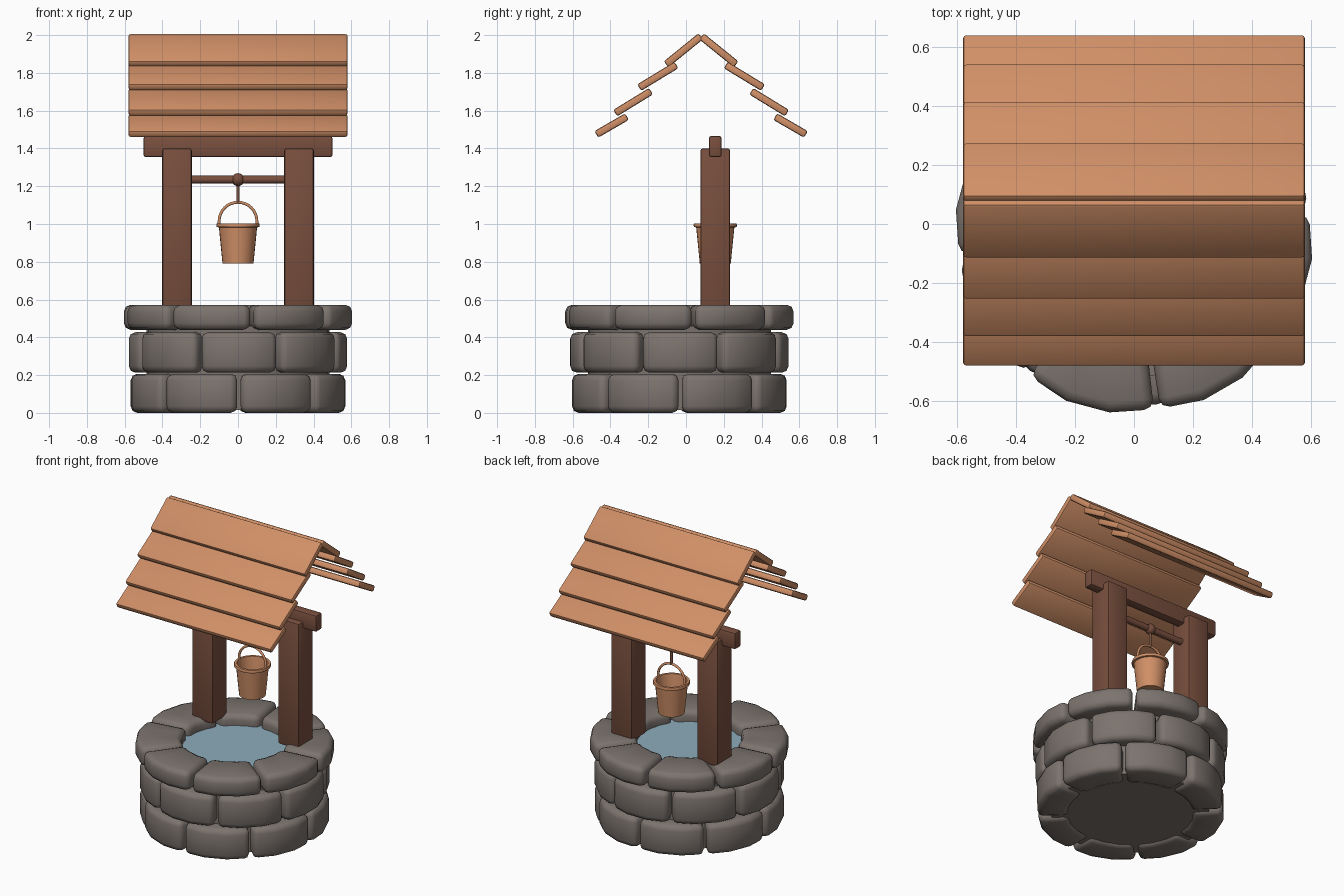
import bpy, bmesh, math
from mathutils import Vector, Matrix

if "Cube" in bpy.data.objects:
    bpy.data.objects.remove(bpy.data.objects["Cube"])


def mat(name, rgb):
    m = bpy.data.materials.new(name)
    m.diffuse_color = (*rgb, 1)
    m.use_nodes = True
    m.node_tree.nodes["Principled BSDF"].inputs["Base Color"].default_value = m.diffuse_color
    return m


STONE = mat("grey_stone", (0.2, 0.172, 0.155))
DARK = mat("dark_wood", (0.19, 0.078, 0.048))
LIGHT = mat("light_wood", (0.63, 0.275, 0.135))
WATER = mat("water_blue", (0.27, 0.41, 0.5))


def finish(name, bm, material, angle=40):
    bmesh.ops.recalc_face_normals(bm, faces=bm.faces)
    me = bpy.data.meshes.new(name)
    bm.to_mesh(me)
    bm.free()
    me.materials.append(material)
    ob = bpy.data.objects.new(name, me)
    bpy.context.collection.objects.link(ob)
    bpy.ops.object.select_all(action='DESELECT')
    ob.select_set(True)
    bpy.context.view_layer.objects.active = ob
    bpy.ops.object.shade_smooth_by_angle(angle=math.radians(angle))
    return ob


def bevel(bm, width, seg, min_angle=0.6):
    edges = [e for e in bm.edges if len(e.link_faces) == 2 and e.calc_face_angle() > min_angle]
    bmesh.ops.bevel(bm, geom=edges, offset=width, segments=seg, affect='EDGES', profile=0.5)


def box(name, centre, size, material, width=0.01, tilt=0):
    bm = bmesh.new()
    bmesh.ops.create_cube(bm, size=1)
    bmesh.ops.scale(bm, vec=size, verts=bm.verts)
    bevel(bm, width, 2)
    bmesh.ops.transform(bm, matrix=Matrix.Translation(centre) @ Matrix.Rotation(tilt, 4, 'X'), verts=bm.verts)
    return finish(name, bm, material)


def lathe(name, profile, centre, material, steps=28):
    bm = bmesh.new()
    vs = [bm.verts.new((r, 0, z)) for r, z in profile]
    es = [bm.edges.new(p) for p in zip(vs, vs[1:])]
    bmesh.ops.spin(bm, geom=vs + es, cent=(0, 0, 0), axis=(0, 0, 1), angle=math.tau, steps=steps)
    bmesh.ops.remove_doubles(bm, verts=bm.verts, dist=1e-5)
    bmesh.ops.translate(bm, vec=centre, verts=bm.verts)
    return finish(name, bm, material)


def tube(name, points, radius, material, sides=10):
    # round rod swept along points lying in the xz plane
    bm = bmesh.new()
    pts = [Vector(p) for p in points]
    rings = []
    for i, p in enumerate(pts):
        t = (pts[min(i + 1, len(pts) - 1)] - pts[max(i - 1, 0)]).normalized()
        u = Vector((0, 1, 0))
        v = t.cross(u)
        rings.append([bm.verts.new(p + radius * (math.cos(a) * u + math.sin(a) * v))
                      for a in (math.tau * k / sides for k in range(sides))])
    for r, s in zip(rings, rings[1:]):
        for k in range(sides):
            bm.faces.new((r[k], r[(k + 1) % sides], s[(k + 1) % sides], s[k]))
    bm.faces.new(rings[0])
    bm.faces.new(rings[-1])
    return finish(name, bm, material)


# Stone courses: eight rounded curved blocks each
WELL_Y = -0.035


def stone_course(name, z0, z1, r0, r1, offset, width):
    bm = bmesh.new()
    for i in range(8):
        b = bmesh.new()
        rings = []
        for k in range(4):
            a = math.radians(offset + 45 * i + 1.0 + 43.0 * k / 3) - math.pi / 2
            ro = r1 - (0.012 if k in (0, 3) else 0)
            rings.append([b.verts.new((r * math.cos(a), r * math.sin(a) + WELL_Y, z))
                          for r, z in ((r0, z0), (ro, z0), (ro, z1), (r0, z1))])
        for p, q in zip(rings, rings[1:]):
            for j in range(4):
                b.faces.new((p[j], p[(j + 1) % 4], q[(j + 1) % 4], q[j]))
        b.faces.new(rings[0])
        b.faces.new(rings[-1])
        bmesh.ops.recalc_face_normals(b, faces=b.faces)
        bevel(b, width, 2)
        me = bpy.data.meshes.new("tmp")
        b.to_mesh(me)
        b.free()
        bm.from_mesh(me)
        bpy.data.meshes.remove(me)
    finish(name, bm, STONE, 60)


stone_course("lower_stones", 0.0, 0.207, 0.38, 0.582, 0.5, 0.035)
stone_course("middle_stones", 0.213, 0.427, 0.38, 0.582, 23, 0.035)
stone_course("rim_stones", 0.44, 0.572, 0.325, 0.61, 7.5, 0.035)

# Inner core and water
lathe("well_core", [(0, 0.015), (0.485, 0.015), (0.485, 0.46), (0, 0.46)], (0, WELL_Y, 0), STONE, 32)
lathe("water", [(0, 0.5), (0.37, 0.5), (0.37, 0.46)], (0, WELL_Y, 0), WATER, 32)

# Timber frame
FY = 0.155
for side, s in (("left", -1), ("right", 1)):
    box(side + "_post", (s * 0.323, FY, 0.975), (0.157, 0.157, 0.85), DARK, 0.012)
box("top_beam", (0, FY, 1.41), (1.0, 0.066, 0.112), DARK, 0.012)
tube("axle", [(-0.26, FY, 1.235), (0.26, FY, 1.235)], 0.021, DARK, 14)
bm = bmesh.new()
bmesh.ops.create_uvsphere(bm, u_segments=16, v_segments=10, radius=0.034,
                          matrix=Matrix.Translation((0, FY, 1.235)))
finish("rope_knot", bm, DARK)
tube("rope", [(0, FY, 1.235), (0, FY, 1.11)], 0.009, DARK)

# Bucket
lathe("bucket", [(0, 0.79), (0.082, 0.79), (0.101, 0.982), (0.113, 0.984), (0.115, 0.993), (0.112, 1.003),
                 (0.096, 1.003), (0.092, 0.98), (0.074, 0.805), (0, 0.805)], (0, FY, 0), LIGHT)
arc = [(-0.1, FY, 0.985)] + [(-0.1 * math.cos(math.pi * k / 16), FY, 1.015 + 0.1 * math.sin(math.pi * k / 16))
                             for k in range(17)] + [(0.1, FY, 0.985)]
tube("bucket_handle", arc, 0.008, LIGHT)

# Roof boards, overlapping, mirrored about the ridge
RIDGE = 0.08
boards = [((0.015, 1.983), (0.172, 1.856)), ((0.145, 1.833), (0.313, 1.731)),
          ((0.28, 1.694), (0.44, 1.596)), ((0.407, 1.56), (0.54, 1.483))]
for i, ((a, za), (b, zb)) in enumerate(boards):
    length = math.hypot(b - a, zb - za) + 0.034
    for side, s in (("front", -1), ("back", 1)):
        box(f"{side}_roof_board_{i + 1}", (0, RIDGE + s * (a + b) / 2, (za + zb) / 2),
            (1.16, length, 0.04), LIGHT, 0.011, s * math.atan2(zb - za, b - a))
